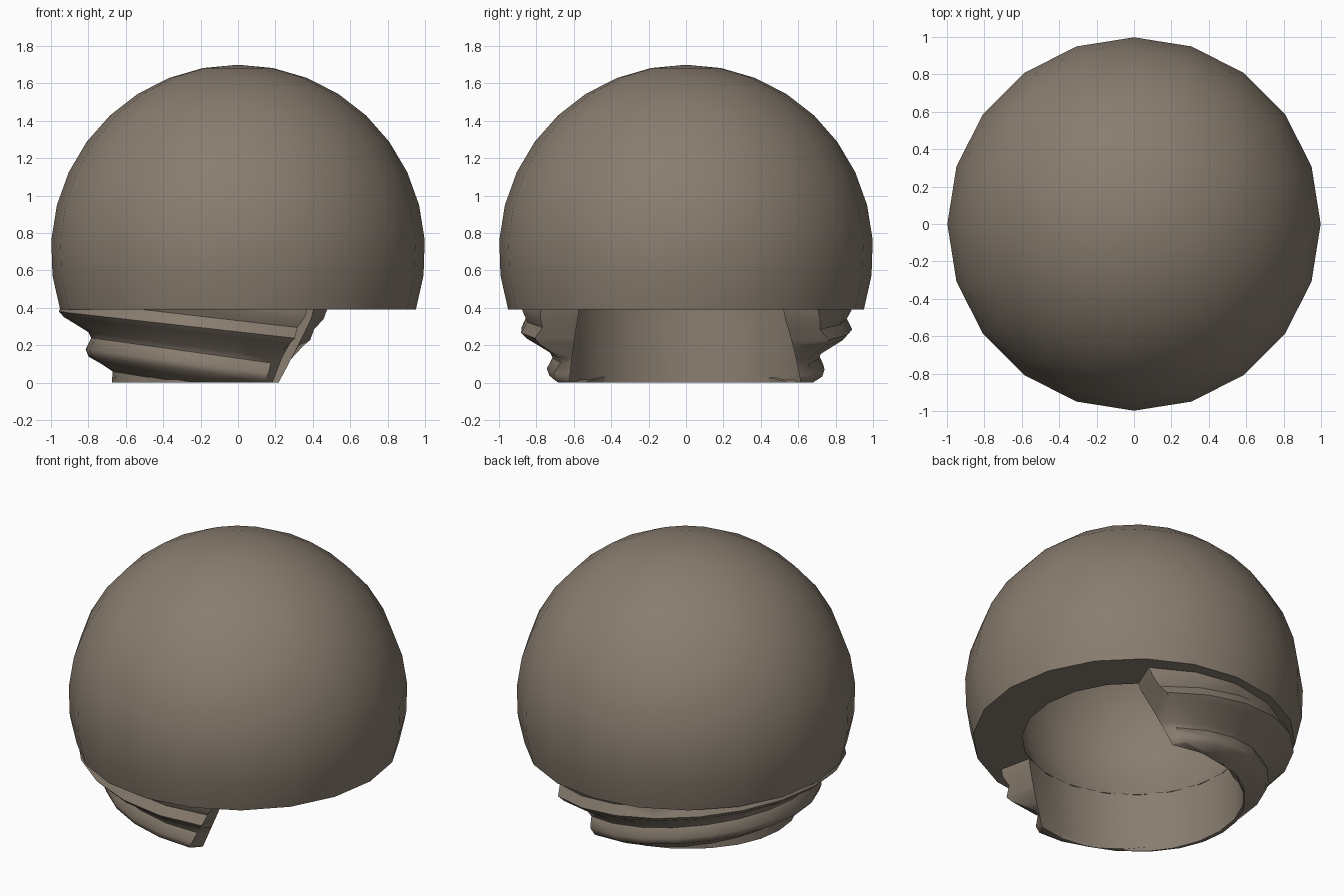
import bpy, bmesh
from math import sin, cos, radians

if "Cube" in bpy.data.objects:
    bpy.data.objects.remove(bpy.data.objects["Cube"])

mat = bpy.data.materials.new("taupe")
mat.diffuse_color = (0.25, 0.205, 0.16, 1)
mat.use_nodes = True
mat.node_tree.nodes["Principled BSDF"].inputs["Base Color"].default_value = mat.diffuse_color


def finish(bm, name, angle):
    bmesh.ops.remove_doubles(bm, verts=bm.verts, dist=1e-4)
    bmesh.ops.recalc_face_normals(bm, faces=bm.faces)
    me = bpy.data.meshes.new(name)
    bm.to_mesh(me)
    bm.free()
    me.materials.append(mat)
    ob = bpy.data.objects.new(name, me)
    bpy.context.collection.objects.link(ob)
    bpy.ops.object.select_all(action='DESELECT')
    ob.select_set(True)
    bpy.context.view_layer.objects.active = ob
    bpy.ops.object.shade_smooth_by_angle(angle=radians(angle))
    return ob


# Hollow dome: outer sphere, flat lip, inner sphere
SEG, STEPS, MID, LIP = 20, 10, 0.70, 0.66
outer = [(sin(radians(10.8 * i)), MID + cos(radians(10.8 * i))) for i in range(STEPS + 1)]
rho = (LIP ** 2 + 0.309 ** 2) ** 0.5
inner = [(rho * sin(radians(115.1 * i / STEPS)), MID + rho * cos(radians(115.1 * i / STEPS)))
         for i in range(STEPS, -1, -1)]
bm = bmesh.new()
verts = [bm.verts.new((max(r, 0), 0, z)) for r, z in outer + inner]
edges = [bm.edges.new(p) for p in zip(verts, verts[1:])]
bmesh.ops.spin(bm, geom=verts + edges, axis=(0, 0, 1), cent=(0, 0, 0),
               angle=radians(360), steps=SEG, use_merge=True)
finish(bm, "dome", 35)

# Neck guard: stepped plates tilted up toward the back, open at the front
PROFILE = [(0.90, 0.60), (0.89, 0.40), (0.86, 0.34), (0.89, 0.28), (0.86, 0.25),
           (0.73, 0.17), (0.715, 0.14), (0.745, 0.08), (0.73, 0.04), (0.66, 0.0),
           (0.60, -0.04), (0.605, -0.10), (0.605, -0.20)]
COLS = 14
bm = bmesh.new()
grid_out, grid_in = [], []
for r, h in PROFILE:
    f = min(max((h - 0.045) / 0.39, -0.3), 1.2)
    a0 = radians(70 - 18 * f)
    a1 = radians(287 + 13 * f)
    row_o, row_i = [], []
    for c in range(COLS + 1):
        a = a0 + (a1 - a0) * c / COLS
        z = h - 0.10 * cos(a)
        ri = 0.65 + 0.01 * min(max(z / 0.39, 0), 1)
        row_o.append(bm.verts.new((r * cos(a) - 0.07, r * sin(a), z)))
        row_i.append(bm.verts.new((ri * cos(a), ri * sin(a), z)))
    grid_out.append(row_o)
    grid_in.append(row_i)
for j in range(len(PROFILE) - 1):
    for g in (grid_out, grid_in):
        for c in range(COLS):
            bm.faces.new((g[j][c], g[j][c + 1], g[j + 1][c + 1], g[j + 1][c]))
    for c in (0, COLS):
        bm.faces.new((grid_out[j][c], grid_in[j][c], grid_in[j + 1][c], grid_out[j + 1][c]))

# Trim flat under the dome lip and at the ground
for z, n in ((0.395, 1), (0.0, -1)):
    cut = bmesh.ops.bisect_plane(bm, geom=bm.verts[:] + bm.edges[:] + bm.faces[:],
                                 plane_co=(0, 0, z), plane_no=(0, 0, n), clear_outer=True)
    if n < 0:
        rim = [e for e in cut["geom_cut"] if isinstance(e, bmesh.types.BMEdge)]
        bmesh.ops.triangle_fill(bm, edges=rim, use_beauty=True)
finish(bm, "neck_guard", 50)
